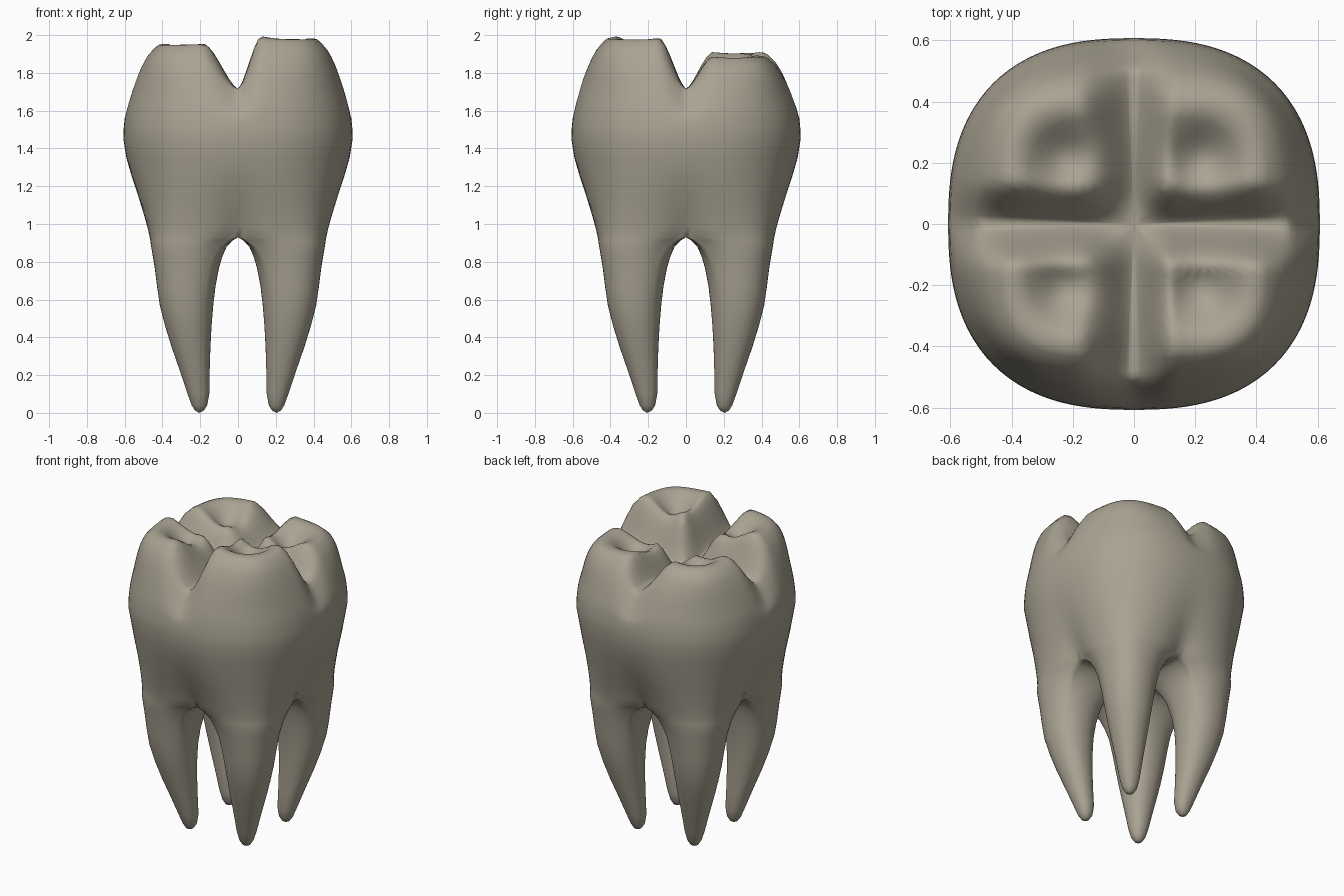
import bpy, bmesh, math

if "Cube" in bpy.data.objects:
    bpy.data.objects.remove(bpy.data.objects["Cube"])

N = 14  # points per 45 degrees of the crown outline

enamel = bpy.data.materials.new("warm grey enamel")
enamel.diffuse_color = (0.40, 0.365, 0.29, 1)
enamel.use_nodes = True
enamel.node_tree.nodes["Principled BSDF"].inputs["Base Color"].default_value = enamel.diffuse_color


def lookup(table, t):
    """Piecewise linear interpolation in (t, value) pairs."""
    for (t0, v0), (t1, v1) in zip(table, table[1:]):
        if t <= t1:
            return v0 + (v1 - v0) * max(0, (t - t0) / (t1 - t0))
    return table[-1][1]


def smooth(t):
    t = min(1, max(0, t))
    return t * t * (3 - 2 * t)


def groove(t):
    """Slightly V-shaped rise from a groove floor."""
    return 0.4 * min(1, t) + 0.6 * smooth(t)


def outline(angle, radius, power, dent=0):
    """Rounded square, pinched where it meets the axes."""
    c, s = math.cos(angle), math.sin(angle)
    r = radius / (abs(c) ** power + abs(s) ** power) ** (1 / power)
    off = abs(math.sin(2 * angle)) / 2
    r *= 1 - dent * math.exp(-(off / 0.22) ** 2)
    return r * c, r * s


def crown_z(x, y, s):
    """Four cusps, hollowed toward the middle, parted by a cross-shaped groove."""
    top = ((1.93, 1.975), (1.905, 2.005))[x > 0][y < 0]
    rise = lookup([(0.0, 1), (0.62, 1), (0.71, 0.95), (0.8, 0.80), (0.85, 0.67),
                   (0.9, 0.51), (0.94, 0.35), (0.985, 0.14), (1, 0)], s)
    dome = 1.56 + (top - 1.56) * rise
    floor = min(1.56 + (1 - s), 1.67 + 0.045 * smooth(s / 0.6))
    wx = groove(abs(x) / (0.12 if x > 0 else 0.18))
    wy = groove(abs(y) / 0.14)
    d2 = (abs(x) - 0.22) ** 2 + (abs(y) - 0.21) ** 2
    pit = 0.12 * math.exp(-d2 / 0.015)
    return floor + (max(dome, floor) - floor - pit) * wx * wy


bm = bmesh.new()


def ring(points):
    return [bm.verts.new(p) for p in points]


def bridge(a, b):
    for i in range(len(a)):
        j = (i + 1) % len(a)
        bm.faces.new((a[i], a[j], b[j], b[i]))


def cap(a, tip):
    v = bm.verts.new(tip)
    for i in range(len(a)):
        bm.faces.new((a[i], a[(i + 1) % len(a)], v))


# Crown wall: height, radius, squareness, pinch above the root forks
FORK_Z, FORK = 0.93, (0.474, 4.4, 0.12)
walls = [(FORK_Z,) + FORK, (0.98, 0.486, 3.9, 0.095), (1.05, 0.507, 3.35, 0.065),
         (1.14, 0.535, 2.9, 0.035), (1.25, 0.568, 2.62, 0.012), (1.35, 0.591, 2.5, 0),
         (1.45, 0.607, 2.5, 0), (1.51, 0.605, 2.5, 0)]
angles = [math.pi / 4 * i / N for i in range(8 * N)]
prev = None
for z, radius, power, dent in walls:
    cur = ring([(*outline(a, radius, power, dent), z) for a in angles])
    if prev:
        bridge(prev, cur)
    prev = cur

# Chewing surface: shrinking rounded squares with cusp heights
RINGS = 28
for k in range(RINGS):
    s = 1 - (k / RINGS) ** 1.4
    power = 2.5 + 1.7 * smooth((1 - s) / 0.3)
    pts = []
    for a in angles:
        x, y = outline(a, 0.6 * s, power)
        pts.append((x, y, crown_z(x, y, s)))
    cur = ring(pts)
    bridge(prev, cur)
    prev = cur
cap(prev, (0, 0, 1.67))

# Roots: height, inner edge, outer edge, roundness of the section
roots = [(FORK_Z, 0, 0.474, 0), (0.915, 0.025, 0.470, 0.15), (0.88, 0.06, 0.463, 0.4),
         (0.83, 0.082, 0.453, 0.62), (0.77, 0.10, 0.442, 0.8), (0.67, 0.119, 0.429, 0.92),
         (0.57, 0.131, 0.414, 1), (0.46, 0.14, 0.386, 1), (0.35, 0.146, 0.352, 1),
         (0.22, 0.15, 0.307, 1), (0.10, 0.152, 0.267, 1), (0.04, 0.163, 0.245, 1),
         (0.012, 0.181, 0.227, 1)]


def root_section(z, a, b, roundness):
    """One quarter of the crown outline easing into a rounded section."""
    edge = outline(0, *FORK)[0]
    quarter = [(edge * i / N, 0) for i in range(N)]
    quarter += [outline(math.pi / 4 * i / N, *FORK) for i in range(2 * N)]
    quarter += [(0, edge * (1 - i / N)) for i in range(N)]
    pts = []
    for i, (qx, qy) in enumerate(quarter):
        ang = math.radians(225) + math.tau * i / (4 * N)
        ox, oy = outline(ang, (b - a) / 2, 2.15)
        mid = (a + b) / 2
        qx, qy = (a + (b - a) * q / FORK[0] for q in (qx, qy))
        pts.append((qx + (mid + ox - qx) * roundness,
                    qy + (mid + oy - qy) * roundness, z))
    return pts


for sx in (1, -1):
    for sy in (1, -1):
        prev = None
        for row in roots:
            cur = ring([(x * sx, y * sy, z) for x, y, z in root_section(*row)])
            if prev:
                bridge(prev, cur)
            prev = cur
        cap(prev, (0.204 * sx, 0.204 * sy, 0))

# Weld crown and roots at the forks
bmesh.ops.remove_doubles(bm, verts=bm.verts, dist=0.0004)
bmesh.ops.recalc_face_normals(bm, faces=bm.faces)
mesh = bpy.data.meshes.new("tooth")
bm.to_mesh(mesh)
bm.free()
mesh.materials.append(enamel)
mesh.shade_smooth()
tooth = bpy.data.objects.new("tooth", mesh)
bpy.context.collection.objects.link(tooth)
